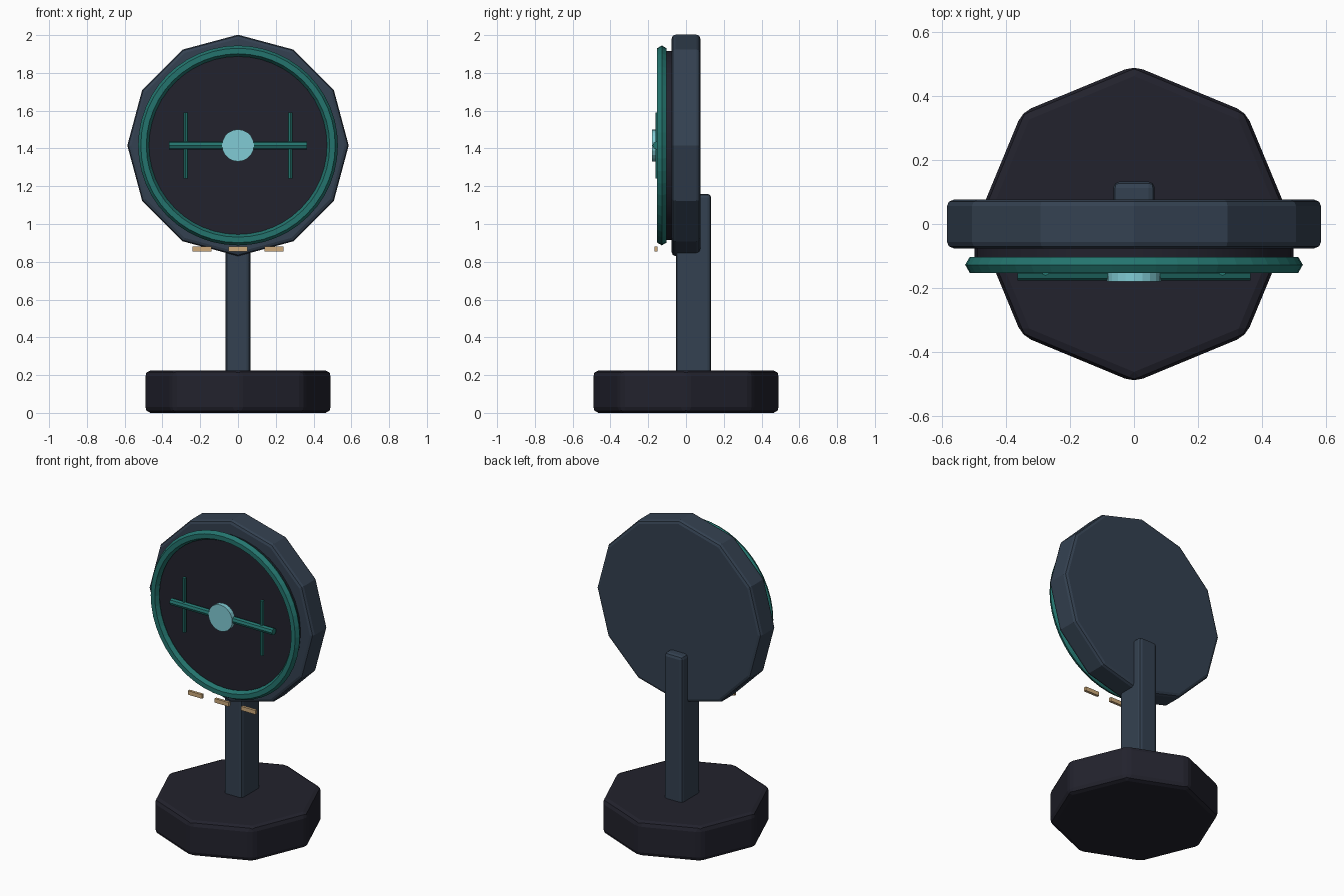
import bpy, math

if "Cube" in bpy.data.objects:
    bpy.data.objects.remove(bpy.data.objects["Cube"])

CZ = 1.416  # height of the dial centre


def material(name, rgb):
    m = bpy.data.materials.new(name)
    m.diffuse_color = (*rgb, 1)
    m.use_nodes = True
    m.node_tree.nodes["Principled BSDF"].inputs["Base Color"].default_value = m.diffuse_color
    return m


DARK = material("near_black", (0.016, 0.016, 0.026))
SLATE = material("slate", (0.034, 0.053, 0.082))
TEAL = material("teal", (0.017, 0.175, 0.155))
CYAN = material("pale_cyan", (0.22, 0.60, 0.66))
TAN = material("tan", (0.62, 0.41, 0.20))


def finish(name, mat, bevel=0.0, smooth=False):
    o = bpy.context.object
    o.name = name
    o.data.materials.append(mat)
    if smooth:
        bpy.ops.object.shade_smooth_by_angle(angle=math.radians(35))
    if bevel:
        b = o.modifiers.new("bevel", 'BEVEL')
        b.width = bevel
        b.segments = 2
    return o


def cyl(name, mat, sides, r, depth, loc, rot=(0, 0, 0), bevel=0.0, smooth=False):
    bpy.ops.mesh.primitive_cylinder_add(vertices=sides, radius=r, depth=depth,
                                        location=loc, rotation=rot)
    return finish(name, mat, bevel, smooth)


def box(name, mat, lo, hi, bevel=0.0):
    bpy.ops.mesh.primitive_cube_add(size=1, location=[(a + b) / 2 for a, b in zip(lo, hi)])
    o = bpy.context.object
    o.scale = [b - a for a, b in zip(lo, hi)]
    bpy.ops.object.transform_apply(location=False, rotation=False, scale=True)
    return finish(name, mat, bevel)


FRONT = (math.pi / 2, 0, 0)

# stand
cyl("base", DARK, 8, 0.496, 0.225, (0, 0, 0.1125), bevel=0.03)
box("post", SLATE, (-0.065, -0.053, 0.2), (0.065, 0.133, 1.16), bevel=0.02)

# head: twelve-sided housing, dark face and ring
cyl("housing", SLATE, 12, 0.586, 0.152, (0, 0, CZ), FRONT, bevel=0.02)
cyl("face", DARK, 32, 0.5, 0.06, (0, -0.09, CZ), FRONT, smooth=True)
bpy.ops.mesh.primitive_torus_add(major_radius=0.5, minor_radius=0.029, major_segments=48,
                                 minor_segments=6, location=(0, -0.128, CZ), rotation=FRONT)
finish("ring", TEAL)

# crosspiece, side bars and hub
cyl("crossbar", TEAL, 8, 0.022, 0.73, (0, -0.155, CZ), (0, math.pi / 2, 0))
for side, x in (("left", -0.277), ("right", 0.277)):
    cyl("side_bar_" + side, TEAL, 8, 0.012, 0.35, (x, -0.15, CZ), )
cyl("hub", CYAN, 20, 0.085, 0.03, (0, -0.165, CZ), FRONT)

# three small plates under the ring
for i in range(3):
    x = (i - 1) * 0.19
    box(f"tab_{i + 1}", TAN, (x - 0.05, -0.167, 0.854), (x + 0.05, -0.15, 0.88))
